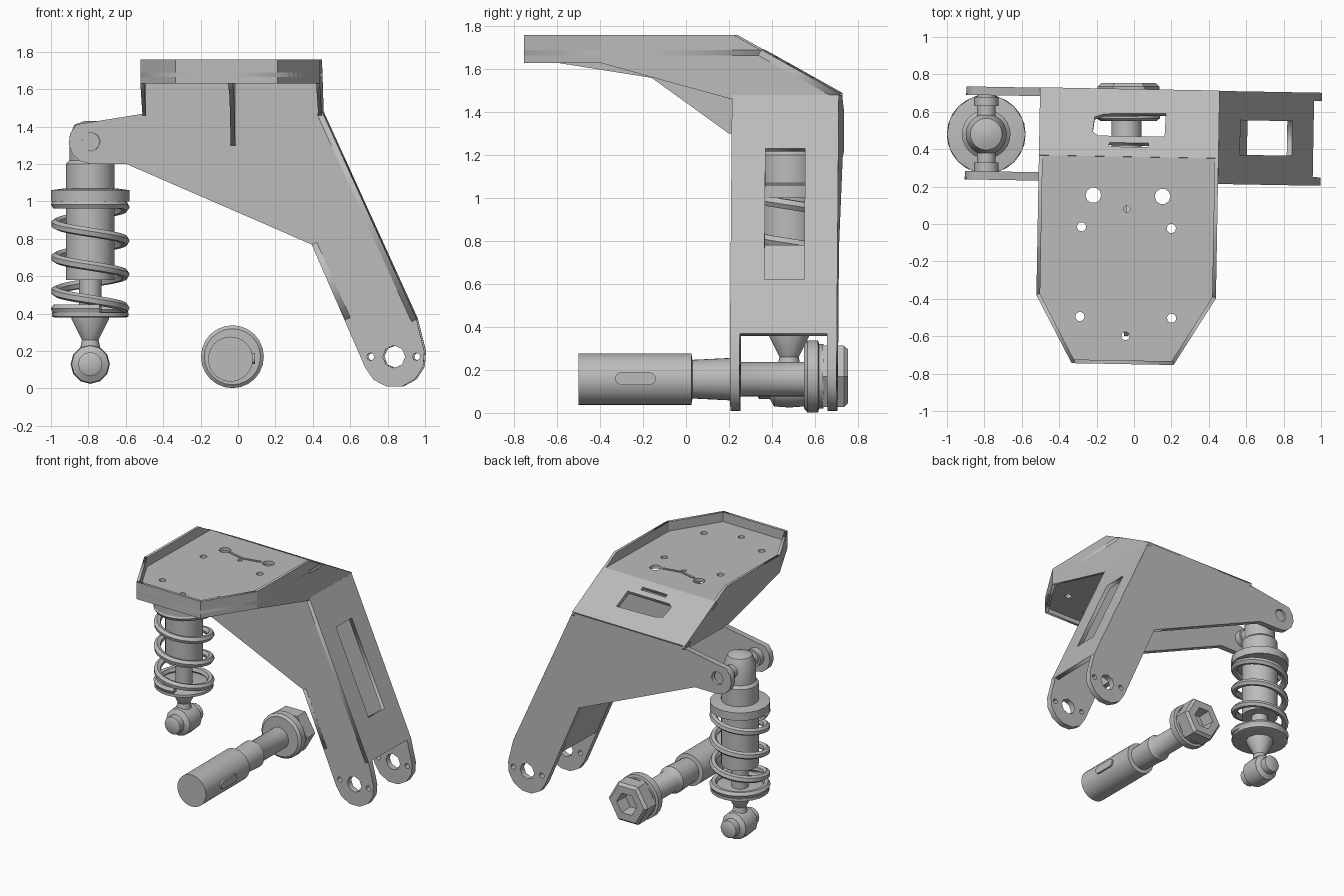
import bpy
import math
from math import sin, cos, pi
from mathutils import Matrix, Vector

cube = bpy.data.objects.get("Cube")
if cube:
    bpy.data.objects.remove(cube, do_unlink=True)

GREY = (0.5, 0.5, 0.5, 1)
metal = bpy.data.materials.new("plain_grey")
metal.use_nodes = True
metal.diffuse_color = GREY
metal.node_tree.nodes["Principled BSDF"].inputs["Base Color"].default_value = GREY

X, Y, Z = Vector((1, 0, 0)), Vector((0, 1, 0)), Vector((0, 0, 1))
TILT = Matrix.Rotation(-0.018, 4, "Z")


def add(name, mesh, smooth=False):
    ob = bpy.data.objects.new(name, mesh)
    bpy.context.scene.collection.objects.link(ob)
    mesh.materials.clear()
    mesh.materials.append(metal)
    if smooth:
        bpy.ops.object.select_all(action="DESELECT")
        bpy.context.view_layer.objects.active = ob
        ob.select_set(True)
        bpy.ops.object.shade_smooth_by_angle(angle=math.radians(35))
    return ob


def from_curve(name, curve, smooth=False):
    tmp = bpy.data.objects.new("tmp", curve)
    bpy.context.scene.collection.objects.link(tmp)
    deps = bpy.context.evaluated_depsgraph_get()
    mesh = bpy.data.meshes.new_from_object(tmp.evaluated_get(deps))
    bpy.data.objects.remove(tmp)
    return add(name, mesh, smooth)


def spline(curve, points, cyclic=True):
    s = curve.splines.new("POLY")
    s.points.add(len(points) - 1)
    for p, co in zip(s.points, points):
        p.co = (*co, 1) if len(co) == 3 else (*co, 0, 1)
    s.use_cyclic_u = cyclic


def plate(name, outline, thick, origin, u, v, holes=(), tilt=True):
    """Flat sheet centred on the plane through origin spanned by u and v."""
    curve = bpy.data.curves.new(name, "CURVE")
    curve.dimensions = "2D"
    curve.fill_mode = "BOTH"
    curve.extrude = thick / 2
    for loop in (outline, *holes):
        spline(curve, loop)
    ob = from_curve(name, curve)
    m = Matrix((u, v, u.cross(v))).transposed().to_4x4()
    m.translation = origin
    ob.data.transform(TILT @ m if tilt else m)
    return ob


def arc(cx, cy, r, start=0, end=360, n=12):
    full = end - start == 360
    steps = [math.radians(start + (end - start) * i / (n if full else n - 1)) for i in range(n)]
    return [(cx + r * cos(a), cy + r * sin(a)) for a in steps]


def rect(x0, x1, y0, y1):
    return [(x0, y0), (x1, y0), (x1, y1), (x0, y1)]


def lathe(name, profile, origin, axis="Z", sides=24):
    """Turn (radius, height) pairs about an axis; both ends are capped."""
    verts, n = [], sides
    for r, h in profile:
        for i in range(n):
            a, b = r * cos(2 * pi * i / n), r * sin(2 * pi * i / n)
            p = (a, b, h) if axis == "Z" else (a, h, -b)
            verts.append(Vector(p) + Vector(origin))
    faces = [(k * n + i, k * n + (i + 1) % n, (k + 1) * n + (i + 1) % n, (k + 1) * n + i)
             for k in range(len(profile) - 1) for i in range(n)]
    faces += [tuple(reversed(range(n))), tuple(range(len(verts) - n, len(verts)))]
    mesh = bpy.data.meshes.new(name)
    mesh.from_pydata(verts, [], faces)
    return add(name, mesh, True)


# Bracket: front and back side plates with shock ear and forked foot
ear = arc(-0.79, 1.32, 0.12, 130, 270, 6)
foot = arc(0.83, 0.17, 0.165, 200, 370, 7)
lower = ear + [(-0.6, 1.2), (0.39, 0.77)] + foot + [(0.95, 0.37), (0.445, 1.48)]
side_holes = [arc(-0.79, 1.32, 0.05, n=8), arc(0.83, 0.17, 0.06, n=8),
              arc(0.705, 0.17, 0.02, n=8), arc(0.95, 0.17, 0.02, n=8)]
for name, y, top in (("front_side_plate", 0.245, 1.675), ("back_side_plate", 0.697, 1.48)):
    peak = [(0.435, top), (-0.505, top), (-0.505, 1.47)]
    plate(name, lower + peak, 0.045, (0, y, 0), X, Z, side_holes)

# Leg: outer strap with a window, and short inner strap
down = Vector((0.505, 0, -1.11)).normalized()
plate("leg_outer_strap", rect(0.222, 0.718, 0, 1.22), 0.03, (0.432, 0, 1.474), Y, down,
      [rect(0.38, 0.565, 0.275, 0.945)])
inner = Vector((0.29, 0, -0.65)).normalized()
plate("leg_inner_strap", rect(0.222, 0.718, 0, 0.44), 0.03, (0.404, 0, 0.775), Y, inner)

# Sloping back panel with opening and slot
slope = Vector((0, 0.37, -0.207)).normalized()
opening = [(-0.23, 0.15), (-0.2, 0.126), (0.155, 0.126), (0.16, 0.27), (-0.17, 0.26), (-0.22, 0.24)]
slot = rect(-0.14, 0.07, 0.06, 0.085)
plate("sloping_panel", rect(-0.515, 0.445, 0, 0.415), 0.03, (0, 0.352, 1.678), X, slope,
      [opening, slot])

# Tray floor with fixing holes
rim = [(-0.515, -0.39), (-0.32, -0.75), (0.225, -0.75), (0.445, -0.39)]
tray_holes = [arc(x, y, r, n=10) for x, y, r in (
    (-0.22, 0.15, 0.042), (0.15, 0.15, 0.042), (-0.28, -0.02, 0.025), (0.2, -0.02, 0.025),
    (-0.28, -0.5, 0.025), (0.21, -0.5, 0.025), (-0.035, -0.6, 0.022), (-0.04, 0.08, 0.018))]
plate("tray_floor", rim + [(0.445, 0.36), (-0.515, 0.36)], 0.025, (0, 0, 1.677), X, Y, tray_holes)

# Low bent strip linking the large fixing holes
plate("tray_strip", [(-0.165, 0.145), (-0.04, 0.115), (0.095, 0.145), (0.1, 0.13),
                     (-0.04, 0.1), (-0.17, 0.13)], 0.008, (0, 0, 1.692), X, Y)

# Tray rim walls around the nose
for i in range(3):
    a, b = Vector((*rim[i], 0)), Vector((*rim[i + 1], 0))
    d = (b - a).normalized()
    plate(f"tray_rim_{i + 1}", rect(0, (b - a).length, 1.63, 1.76), 0.02,
          a + Z.cross(d) * 0.01, d, Z)

# Cheeks joining rim, gusset and slope on both sides
cheek = [(-0.39, 1.76), (0.23, 1.76), (0.72, 1.485), (0.72, 1.46), (0.222, 1.46),
         (-0.16, 1.565), (-0.39, 1.63)]
for name, x in (("right_cheek", -0.505), ("left_cheek", 0.435)):
    plate(name, cheek, 0.02, (x, 0, 0), Y, Z)

# Central rib below the tray
plate("centre_rib", [(-0.6, 1.67), (0.24, 1.67), (0.24, 1.3), (0.2, 1.3), (-0.16, 1.56),
                     (-0.6, 1.63)], 0.025, (-0.03, 0, 0), Y, Z)

# Shock absorber
SX, SY = -0.79, 0.48
lathe("shock_body", [(0.13, 0.58), (0.13, 1.2), (0.11, 1.22), (0.11, 1.35), (0.085, 1.41),
                     (0.03, 1.43)], (SX, SY, 0))
lathe("shock_collar", [(0.15, 1.0), (0.21, 1.0), (0.21, 1.06), (0.14, 1.07)], (SX, SY, 0), sides=16)
lathe("shock_rod", [(0.06, 0.36), (0.06, 0.6)], (SX, SY, 0), sides=16)
lathe("spring_seat", [(0.19, 0.38), (0.205, 0.385), (0.205, 0.405), (0.19, 0.41)], (SX, SY, 0))
lathe("shock_stem", [(0.06, 0.18), (0.045, 0.26), (0.1, 0.37), (0.1, 0.385)], (SX, SY, 0), sides=12)
lathe("upper_pin", [(0.05, -0.235), (0.05, -0.2), (0.065, -0.2), (0.065, -0.15), (0.05, -0.15),
                    (0.05, 0.15), (0.065, 0.15), (0.065, 0.2), (0.05, 0.2), (0.05, 0.235)],
      (SX, SY, 1.32), "Y", 16)
lathe("lower_eye", [(0.045, -0.15), (0.065, -0.14), (0.065, -0.09), (0.1, -0.07), (0.105, 0),
                    (0.1, 0.07), (0.065, 0.09), (0.065, 0.14), (0.045, 0.15)],
      (SX, SY, 0.13), "Y", 12)

# Coil spring with a flattened last turn
coil = bpy.data.curves.new("coil", "CURVE")
coil.dimensions = "3D"
coil.bevel_depth = 0.026
coil.bevel_resolution = 1
coil.use_fill_caps = True
turns = [2 * pi * (i / 24 - 0.5) for i in range(24 * 4 + 8)]
spline(coil, [(SX + 0.185 * cos(a), SY + 0.185 * sin(a),
               min(0.985, max(0.425, 0.97 - 0.18 * a / (2 * pi)))) for a in turns], False)
from_curve("coil_spring", coil, True)

# Loose axle bolt
BX, BZ = -0.03, 0.17
lathe("axle_sleeve", [(0.12, -0.5), (0.12, 0.025), (0.09, 0.03), (0.1, 0.23), (0.08, 0.26),
                      (0.08, 0.57)], (BX - 0.01, 0, BZ - 0.013), "Y", 32)
lathe("axle_flange", [(0.15, 0.55), (0.168, 0.565), (0.168, 0.615), (0.15, 0.62), (0.15, 0.64)],
      (BX, 0, BZ), "Y")
lathe("axle_hex_head", [(0.165, 0.635), (0.165, 0.735), (0.145, 0.755), (0.085, 0.755),
                        (0.075, 0.66)], (BX, 0, BZ), "Y", 6)

# Rounded key on the sleeve
key = arc(-0.17, BZ - 0.01, 0.03, -90, 90, 6) + arc(-0.3, BZ - 0.01, 0.03, 90, 270, 6)
plate("axle_key", key, 0.03, (BX + 0.105, 0, 0), Y, Z, tilt=False)
